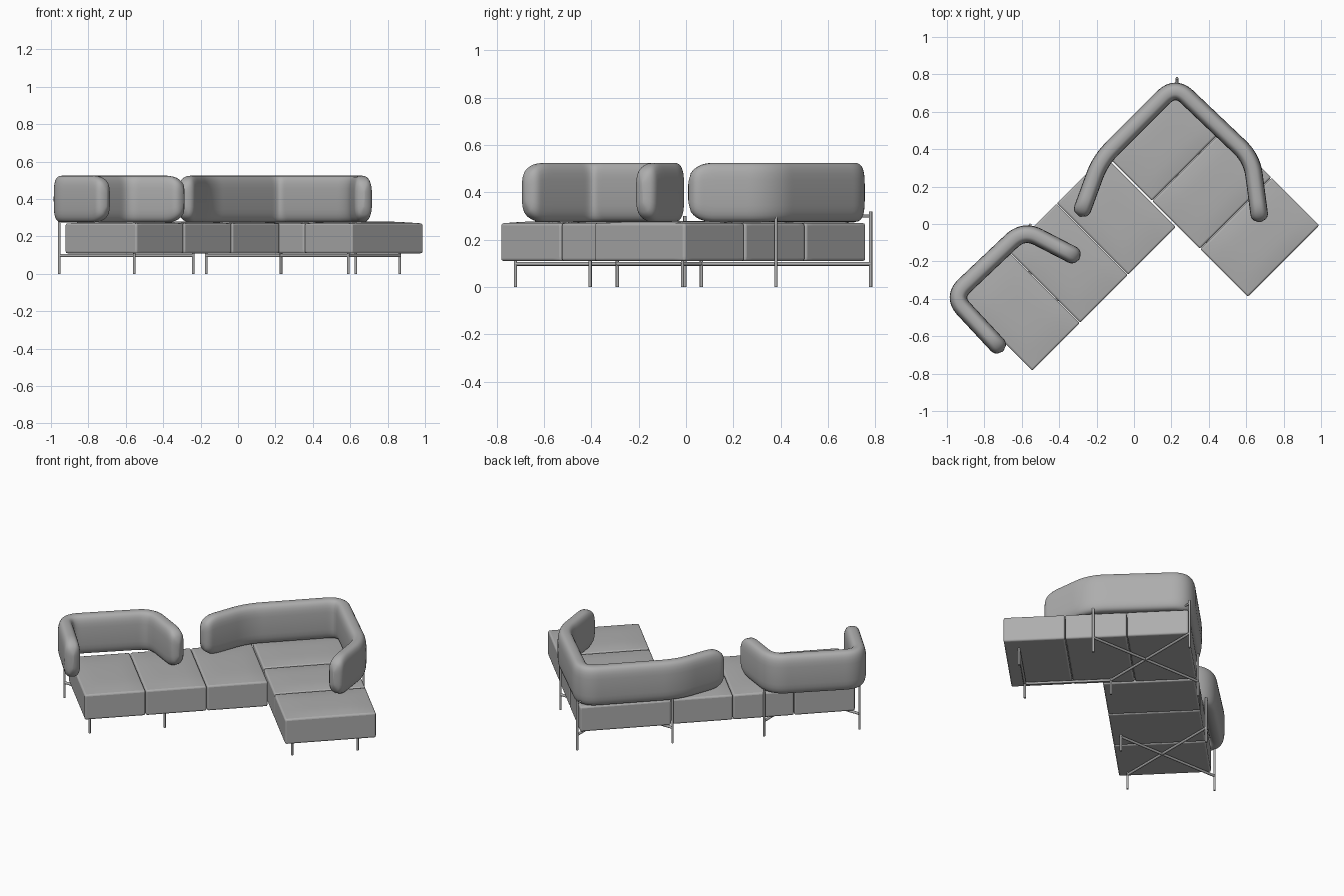
import bpy, bmesh, math
from mathutils import Vector, Matrix

old = bpy.data.objects.get("Cube")
if old:
    bpy.data.objects.remove(old, do_unlink=True)


def material(name, value):
    m = bpy.data.materials.new(name)
    m.use_nodes = True
    col = (value, value, value, 1)
    m.diffuse_color = col
    m.node_tree.nodes["Principled BSDF"].inputs["Base Color"].default_value = col
    return m


GREY = material("soft_grey", 0.42)


def finish(bm, name, angle=40):
    bmesh.ops.recalc_face_normals(bm, faces=bm.faces[:])
    me = bpy.data.meshes.new(name)
    bm.to_mesh(me)
    bm.free()
    ob = bpy.data.objects.new(name, me)
    bpy.context.collection.objects.link(ob)
    me.materials.append(GREY)
    bpy.ops.object.select_all(action="DESELECT")
    ob.select_set(True)
    bpy.context.view_layer.objects.active = ob
    bpy.ops.object.shade_smooth_by_angle(angle=math.radians(angle))
    return ob


# Seat cushions: softly crowned blocks turned by 45 degrees
def cushion(name, center, along, across, turn):
    z0, z1 = 0.11, 0.27
    bm = bmesh.new()
    bmesh.ops.create_cube(bm, size=2)
    bmesh.ops.subdivide_edges(bm, edges=bm.edges[:], cuts=7, use_grid_fill=True)
    for v in bm.verts:
        u, w, t = v.co
        z = z0 + (z1 - z0) * (t + 1) / 2
        if t > 0.99:
            z += 0.01 * (1 - u ** 4) * (1 - w ** 4)
        v.co = (u * along / 2, w * across / 2, z)
    bm.transform(Matrix.Translation((*center, 0)) @ Matrix.Rotation(turn, 4, "Z"))
    ob = finish(bm, name)
    bev = ob.modifiers.new("soft_edges", "BEVEL")
    bev.width, bev.segments = 0.01, 3
    bev.limit_method, bev.angle_limit = "ANGLE", math.radians(50)


def seat_module(name, start, end, across_dir, width):
    a, b, side = Vector(start), Vector(end), Vector(across_dir).normalized()
    run = b - a
    turn = math.atan2(run.y, run.x)
    for i in range(3):
        c = a + run * (i + 0.5) / 3 + side * width / 2
        cushion(f"{name}_cushion_{i + 1}", c, run.length / 3 - 0.003, width, turn)


seat_module("long_seat", (-0.545, -0.785), (0.225, -0.015), (-1, 1), 0.54)
seat_module("corner_seat", (0.61, -0.39), (-0.16, 0.38), (1, 1), 0.54)


# Path with rounded corners, resampled at an even spacing
def rounded_path(points, radius, step=0.012):
    pts = [Vector(p) for p in points]
    dense = [pts[0]]
    for p, q, r in zip(pts, pts[1:], pts[2:]):
        s = q + (p - q).normalized() * radius
        e = q + (r - q).normalized() * radius
        for i in range(13):
            t = i / 12
            dense.append(s * (1 - t) ** 2 + q * 2 * t * (1 - t) + e * t * t)
    dense.append(pts[-1])
    out = []
    for a, b in zip(dense, dense[1:]):
        n = max(1, round((b - a).length / step))
        out += [a.lerp(b, i / n) for i in range(n)]
    return out + [dense[-1]]


# Padded backrest: tall rounded section swept along the path, with round ends
def backrest(name, points):
    path = rounded_path(points, 0.09)
    dist = [0]
    for a, b in zip(path, path[1:]):
        dist.append(dist[-1] + (b - a).length)
    bm, rings, sides = bmesh.new(), [], 28
    for i, p in enumerate(path):
        tan = path[min(i + 1, len(path) - 1)] - path[max(i - 1, 0)]
        nor = Vector((-tan.y, tan.x)).normalized()
        d = min(dist[i], dist[-1] - dist[i])
        tall = (1 - max(0, 1 - d / 0.12) ** 2.6) ** 0.5
        wide = (1 - max(0, 1 - d / 0.045) ** 2) ** 0.5
        hw, hh = 0.047 * max(wide, 0.1), 0.125 * max(0.35 + 0.65 * tall, 0.1)
        ring = []
        for k in range(sides):
            c, s = math.cos(math.tau * k / sides), math.sin(math.tau * k / sides)
            off = hw * math.copysign(abs(c) ** 0.7, c)
            z = 0.4 + hh * math.copysign(abs(s) ** 0.55, s)
            ring.append(bm.verts.new((*(p + nor * off), z)))
        rings.append(ring)
    for a, b in zip(rings, rings[1:]):
        for k in range(sides):
            j = (k + 1) % sides
            bm.faces.new((a[k], a[j], b[j], b[k]))
    bm.faces.new(rings[0])
    bm.faces.new(rings[-1])
    finish(bm, name, 60)


backrest("small_backrest", [(-0.29, -0.185), (-0.59, -0.03), (-0.97, -0.39), (-0.70, -0.68)])
backrest("large_backrest", [(-0.29, 0.04), (-0.18, 0.34), (0.22, 0.74), (0.63, 0.35), (0.675, 0.01)])


# Thin metal rods for the frame
def rod(name, a, b, radius=0.007):
    a, b = Vector(a), Vector(b)
    bm = bmesh.new()
    bmesh.ops.create_cone(bm, cap_ends=True, segments=12, radius1=radius,
                          radius2=radius, depth=(b - a).length)
    rot = (b - a).to_track_quat("Z", "Y").to_matrix().to_4x4()
    bm.transform(Matrix.Translation((a + b) / 2) @ rot)
    finish(bm, name)


BACK = [(-0.955, -0.405), (-0.555, -0.005), (-0.17, 0.38), (0.63, 0.38)]
FRONT = [(-0.555, -0.72), (-0.24, -0.405), (0.23, 0.065), (0.59, -0.29), (0.865, -0.015)]
for i, p in enumerate(BACK):
    rod(f"back_post_{i + 1}", (*p, 0), (*p, 0.3))
for i, p in enumerate(FRONT):
    rod(f"front_leg_{i + 1}", (*p, 0), (*p, 0.115))
rod("corner_post", (0.23, 0.78, 0), (0.23, 0.78, 0.32))
rod("corner_bracket", (0.23, 0.78, 0.3), (0.23, 0.72, 0.3), 0.006)

# Crossed beams under the seats
BEAMS = [(BACK[0], FRONT[1]), (BACK[1], FRONT[0]), (BACK[2], BACK[3]),
         ((0.23, 0.78), FRONT[2]), (FRONT[2], FRONT[3]), (FRONT[3], FRONT[4])]
for i, (a, b) in enumerate(BEAMS):
    rod(f"under_beam_{i + 1}", (*a, 0.098), (*b, 0.098), 0.008)
